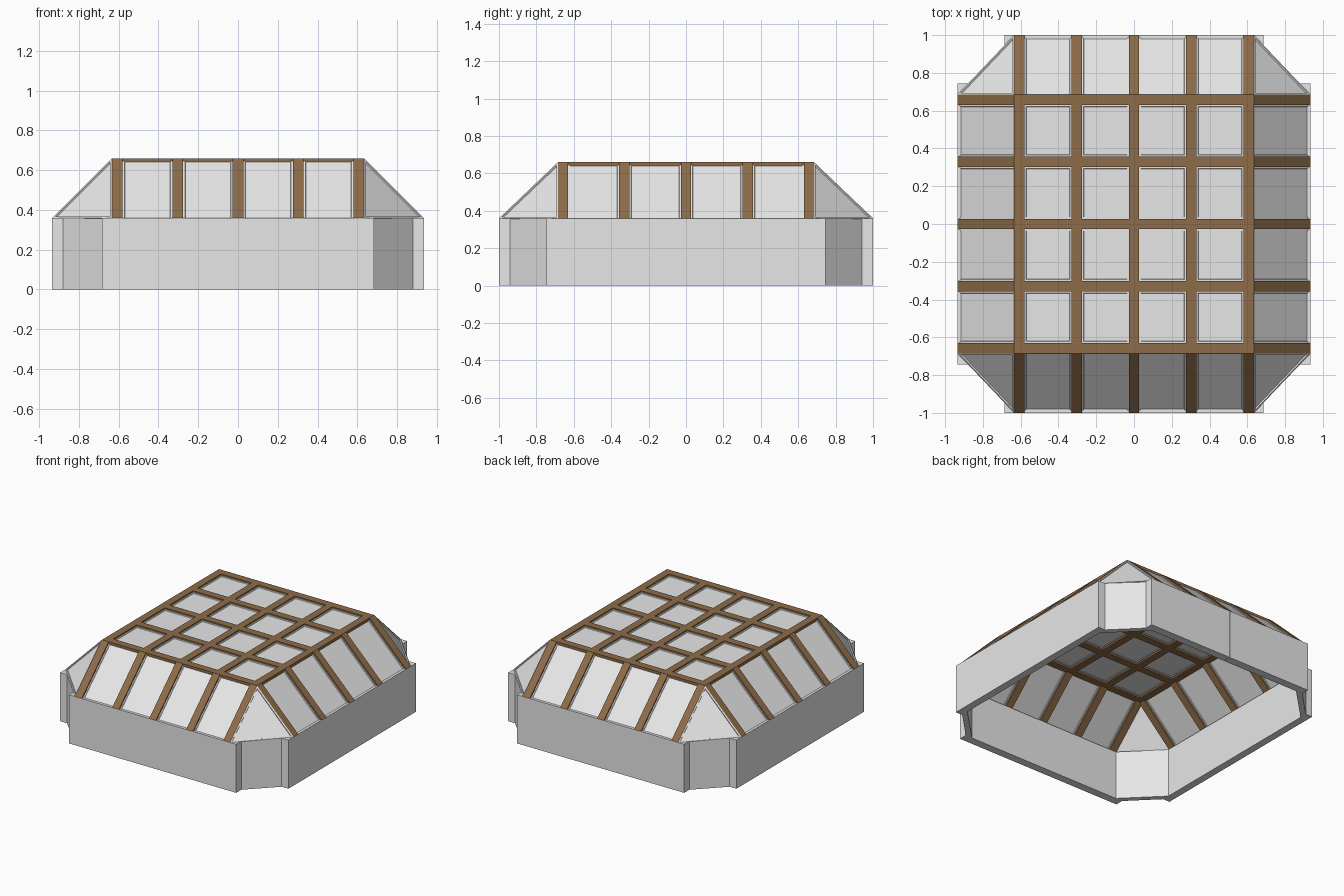
import bpy, bmesh, math
from mathutils import Vector

if "Cube" in bpy.data.objects:
    bpy.data.objects.remove(bpy.data.objects["Cube"])

HX, HY = 0.935, 1.0          # outer half size at the eaves
RX, RY = 0.635, 0.685        # half size of the flat roof
EAVE, TOP = 0.36, 0.66
BEAM_W, BEAM_T = 0.055, 0.04


def material(name, rgb):
    m = bpy.data.materials.new(name)
    m.diffuse_color = (*rgb, 1)
    m.use_nodes = True
    m.node_tree.nodes["Principled BSDF"].inputs["Base Color"].default_value = m.diffuse_color
    return m


GREY = material("light grey", (0.8, 0.8, 0.8))
WOOD = material("wood brown", (0.27, 0.15, 0.066))


def prism(name, pts, move, mat, inset=0.0, sink=0.0):
    """Extrude a flat polygon by a vector; optionally sink an inset into both caps."""
    bm = bmesh.new()
    a = [bm.verts.new(Vector(p)) for p in pts]
    b = [bm.verts.new(Vector(p) + Vector(move)) for p in pts]
    caps = [bm.faces.new(a), bm.faces.new(b[::-1])]
    n = len(pts)
    for i in range(n):
        j = (i + 1) % n
        bm.faces.new((a[j], a[i], b[i], b[j]))
    bmesh.ops.recalc_face_normals(bm, faces=bm.faces[:])
    if inset:
        bmesh.ops.inset_individual(bm, faces=caps, thickness=inset)
        bmesh.ops.inset_individual(bm, faces=caps, thickness=0.003, depth=-sink)
    me = bpy.data.meshes.new(name)
    bm.to_mesh(me)
    bm.free()
    me.materials.append(mat)
    ob = bpy.data.objects.new(name, me)
    bpy.context.collection.objects.link(ob)
    return ob


def block(name, x0, x1, y0, y1):
    return prism(name, [(x0, y0, 0), (x1, y0, 0), (x1, y1, 0), (x0, y1, 0)],
                 (0, 0, EAVE), GREY)


def panel(name, pts, depth, thick, inset, sink):
    """Flat panel lying a given depth below the roof surface through pts."""
    p = [Vector(q) for q in pts]
    n = (p[1] - p[0]).cross(p[2] - p[0]).normalized()
    if n.z < 0:
        n = -n
    return prism(name, [q - n * depth for q in p], -n * thick, GREY, inset, sink)


# Walls (the back one is in two halves)
block("front_wall", -0.685, 0.685, -HY, -0.94)
block("back_wall_left", -0.685, -0.001, 0.94, HY)
block("back_wall_right", 0.001, 0.685, 0.94, HY)
block("left_wall", -HX, -0.88, -0.745, 0.745)
block("right_wall", 0.88, HX, -0.745, 0.745)

# Diagonal corner walls and triangular corner roof panels
for sx in (-1, 1):
    for sy in (-1, 1):
        quad = [(0.685, 0.94), (0.88, 0.745), (0.88, 0.69), (0.63, 0.94)]
        prism("corner_wall", [(sx * x, sy * y, 0) for x, y in quad], (0, 0, EAVE), GREY)
        tri = [(RX, RY, TOP), (HX, RY, EAVE), (RX, HY, EAVE)]
        panel("corner_roof", [(sx * x, sy * y, z) for x, y, z in tri],
              0.0, 0.03, 0.02, 0.008)


# Bent roof beams running over the top and down both slopes
def arch(h, r):
    rise = TOP - EAVE
    hin = h - BEAM_T * math.hypot(h - r, rise) / rise
    rin = hin - (rise - BEAM_T) * (h - r) / rise
    half = [(h, EAVE), (r, TOP)]
    inner = [(rin, TOP - BEAM_T), (hin, EAVE)]
    return half + [(-a, z) for a, z in half[::-1]] + \
        [(-a, z) for a, z in inner[::-1]] + inner


W = BEAM_W / 2
XS = [-RX + W, -0.303, 0, 0.303, RX - W]
YS = [-RY + W, -0.33, 0, 0.33, RY - W]
for x in XS:
    prism("lengthwise_beam", [(x - W, y, z) for y, z in arch(HY, RY)], (BEAM_W, 0, 0), WOOD)
for y in YS:
    prism("crosswise_beam", [(x, y - W, z) for x, z in arch(HX, RX)], (0, BEAM_W, 0), WOOD)

# Panes between the beams: flat top and four slopes
bays_x = [(a + W, b - W) for a, b in zip(XS, XS[1:])]
bays_y = [(a + W, b - W) for a, b in zip(YS, YS[1:])]
D, T, INS, SINK = 0.01, 0.018, 0.012, 0.004
for x0, x1 in bays_x:
    for y0, y1 in bays_y:
        panel("top_pane", [(x0, y0, TOP), (x1, y0, TOP), (x1, y1, TOP), (x0, y1, TOP)],
              D, T, INS, SINK)
for s in (-1, 1):
    for x0, x1 in bays_x:
        panel("end_slope_pane", [(x0, s * RY, TOP), (x1, s * RY, TOP),
                                 (x1, s * HY, EAVE), (x0, s * HY, EAVE)], D, T, INS, SINK)
    for y0, y1 in bays_y:
        panel("side_slope_pane", [(s * RX, y0, TOP), (s * RX, y1, TOP),
                                  (s * HX, y1, EAVE), (s * HX, y0, EAVE)], D, T, INS, SINK)
